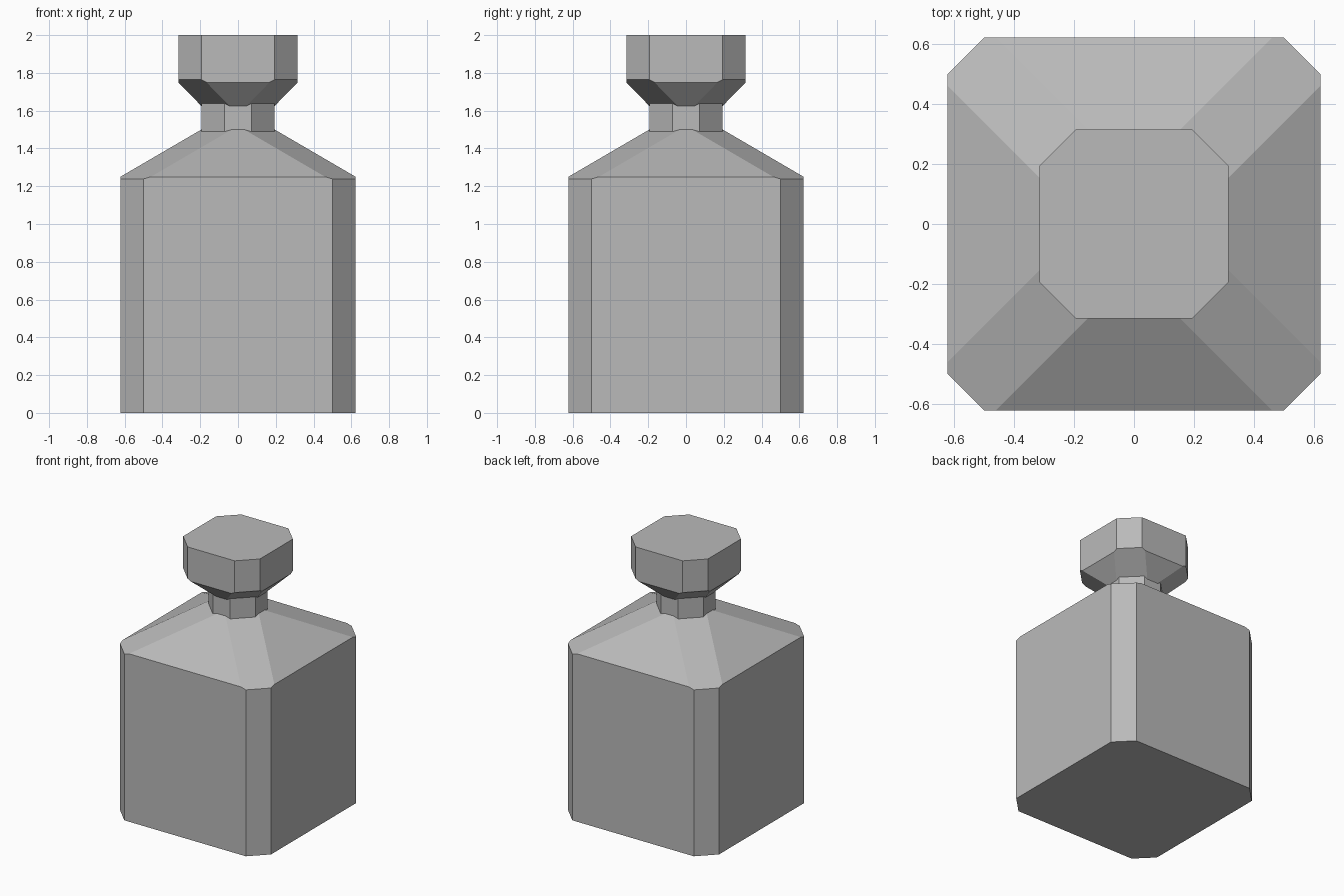
import bpy, bmesh, math

if "Cube" in bpy.data.objects:
    bpy.data.objects.remove(bpy.data.objects["Cube"])

CUT = 0.122          # width of the corner chamfer
BODY, NECK, CAP = 0.6225, 0.194, 0.316


def straight(h, z):
    """Ring where the chamfer ends square: flat half-width equals corner half-width."""
    return (h, h - CUT, z, h - CUT, z)


def sloped(h0, z0, h1, z1):
    """Both end rings of a slanted section whose corner ridge is chamfered."""
    dh, dz = h1 - h0, z1 - z0
    ridge = math.sqrt(2 * dh * dh + dz * dz)
    d = CUT / math.sqrt(1 - (dh / ridge) ** 2)
    drop = (d - CUT) * dz / (2 * dh)
    return [(h, h - d, z, h - CUT, z + drop) for h, z in ((h0, z0), (h1, z1))]


def ring(bm, h, a, z, b, zc):
    """Chamfered square ring, four points per corner."""
    corner = [(h, a, z), (h, b, zc), (b, h, zc), (a, h, z)]
    verts = []
    for c, s in ((1, 0), (0, 1), (-1, 0), (0, -1)):
        verts += [bm.verts.new((x * c - y * s, x * s + y * c, k)) for x, y, k in corner]
    return verts


# body, shoulder, neck and stopper as one chamfered stack
levels = [straight(BODY, 0)]
levels += sloped(BODY, 1.25, NECK, 1.5)
levels += sloped(NECK, 1.625, CAP, 1.75)
levels += [straight(CAP, 2.0)]

bm = bmesh.new()
rings = [ring(bm, *lv) for lv in levels]
for lo, hi in zip(rings, rings[1:]):
    for i in range(16):
        j = (i + 1) % 16
        bm.faces.new((lo[i], lo[j], hi[j], hi[i]))
bm.faces.new(rings[0][::-1])
bm.faces.new(rings[-1])
bmesh.ops.remove_doubles(bm, verts=bm.verts[:], dist=1e-5)
bmesh.ops.dissolve_limit(bm, angle_limit=math.radians(1), verts=bm.verts[:], edges=bm.edges[:])
bmesh.ops.recalc_face_normals(bm, faces=bm.faces[:])

mesh = bpy.data.meshes.new("bottle")
bm.to_mesh(mesh)
bm.free()
bpy.context.collection.objects.link(bpy.data.objects.new("bottle", mesh))

# mid grey surface
grey = bpy.data.materials.new("mid_grey")
grey.diffuse_color = (0.49, 0.49, 0.49, 1)
grey.use_nodes = True
grey.node_tree.nodes["Principled BSDF"].inputs["Base Color"].default_value = grey.diffuse_color
mesh.materials.append(grey)
